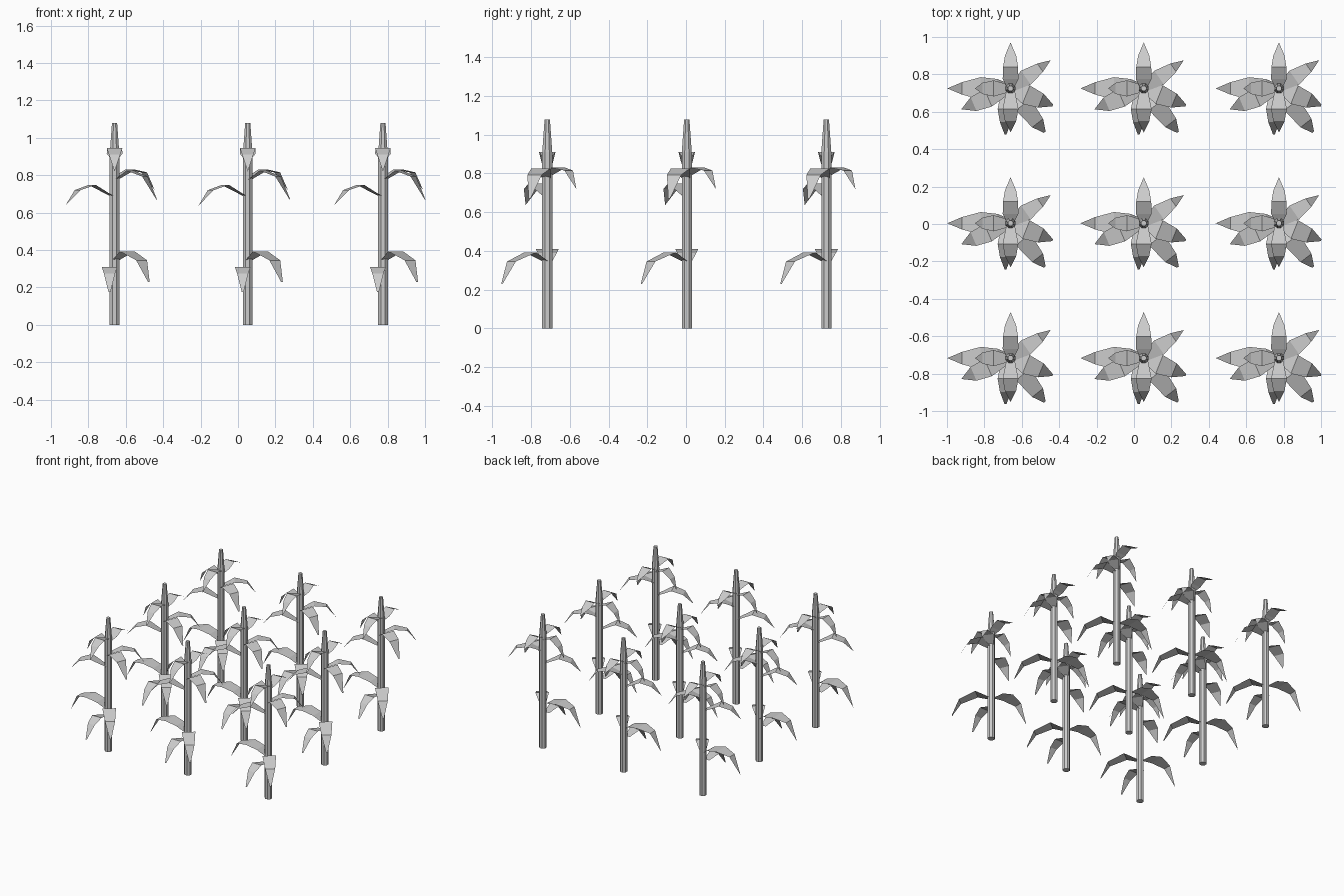
import bpy
import bmesh
from math import radians, cos, sin
from mathutils import Vector

cube = bpy.data.objects.get("Cube")
if cube:
    bpy.data.objects.remove(cube)

grey = bpy.data.materials.new("plain_grey")
grey.use_nodes = True
colour = (0.6, 0.6, 0.6, 1)
grey.diffuse_color = colour
grey.node_tree.nodes["Principled BSDF"].inputs["Base Color"].default_value = colour


def finish(bm, name):
    mesh = bpy.data.meshes.new(name)
    bm.to_mesh(mesh)
    bm.free()
    mesh.materials.append(grey)
    return mesh


def stalk_mesh():
    """Eight-sided stem with a tapered top."""
    bm = bmesh.new()
    sides = 8
    rings = []
    for radius, z in ((0.028, 0), (0.028, 0.91), (0.015, 1.078)):
        rings.append([bm.verts.new((radius * cos(radians(22.5 + 45 * i)),
                                    radius * sin(radians(22.5 + 45 * i)), z))
                      for i in range(sides)])
    for low, high in zip(rings, rings[1:]):
        for i in range(sides):
            j = (i + 1) % sides
            bm.faces.new((low[i], low[j], high[j], high[i]))
    bm.faces.new(rings[0][::-1])
    bm.faces.new(rings[-1])
    return finish(bm, "stalk")


def leaf_mesh(name, angle, path, shift=0.0):
    """Flat folded blade: path holds (reach, height, half width)."""
    bm = bmesh.new()
    out = Vector((cos(radians(angle)), sin(radians(angle)), 0))
    side = Vector((-out.y, out.x, 0))
    rows = []
    for reach, z, half in path:
        centre = out * reach + Vector((shift, 0, z))
        ends = (-half, half) if half else (0,)
        rows.append([bm.verts.new(centre + side * w) for w in ends])
    for a, b in zip(rows, rows[1:]):
        bm.faces.new([a[0]] + b + [a[1]])
    bm.normal_update()
    for face in bm.faces:
        if face.normal.z < 0:
            face.normal_flip()
    return finish(bm, name)


meshes = [
    stalk_mesh(),
    # Lower tier
    leaf_mesh("lower_right_leaf", 180, [(0.01, 0.345, 0.025), (0.07, 0.39, 0.05),
              (0.16, 0.41, 0.06), (0.26, 0.385, 0.033), (0.338, 0.245, 0)]),
    leaf_mesh("lower_left_leaf", -52, [(0.01, 0.345, 0.022), (0.11, 0.393, 0.05),
              (0.235, 0.345, 0.037), (0.297, 0.23, 0.006)]),
    leaf_mesh("lower_front_leaf", -90, [(0.01, 0.285, 0.022), (0.11, 0.31, 0.042),
              (0.18, 0.275, 0.03), (0.246, 0.175, 0.005)], -0.027),
    # Middle tier
    leaf_mesh("middle_right_leaf", 203, [(0.01, 0.685, 0.022), (0.13, 0.748, 0.05),
              (0.215, 0.72, 0.04), (0.286, 0.637, 0)]),
    leaf_mesh("middle_left_leaf", -22, [(0.01, 0.775, 0.022), (0.09, 0.825, 0.053),
              (0.175, 0.793, 0.04), (0.243, 0.67, 0.005)]),
    leaf_mesh("middle_back_leaf", 35, [(0.01, 0.79, 0.022), (0.1, 0.83, 0.045),
              (0.193, 0.815, 0.027), (0.262, 0.72, 0)]),
    # Upper tier
    leaf_mesh("upper_right_leaf", 180, [(0.01, 0.88, 0.02), (0.09, 0.912, 0.043),
              (0.15, 0.86, 0.03), (0.19, 0.77, 0)]),
    leaf_mesh("upper_back_leaf", 90, [(0.01, 0.89, 0.022), (0.05, 0.915, 0.042),
              (0.115, 0.946, 0.04), (0.175, 0.917, 0.03), (0.246, 0.88, 0)]),
    leaf_mesh("upper_front_leaf", -90, [(0.01, 0.915, 0.022), (0.11, 0.945, 0.042),
              (0.175, 0.91, 0.03), (0.235, 0.82, 0)]),
]

# Three by three field of plants sharing the same meshes
for x in (-0.66, 0.052, 0.775):
    for y in (-0.717, 0.004, 0.725):
        for mesh in meshes:
            part = bpy.data.objects.new(mesh.name, mesh)
            part.location = (x, y, 0)
            bpy.context.collection.objects.link(part)
